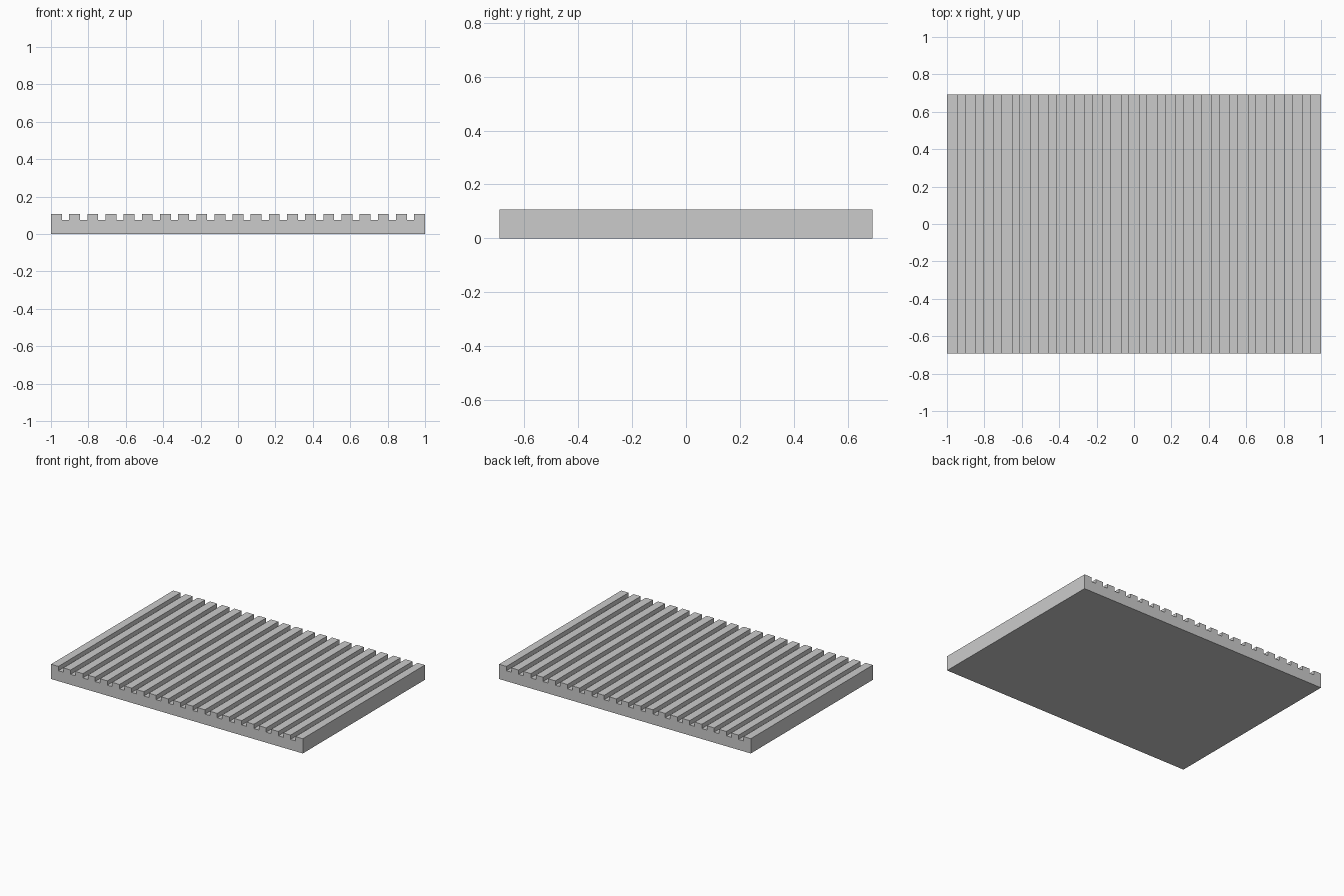
import bpy, bmesh

if "Cube" in bpy.data.objects:
    bpy.data.objects.remove(bpy.data.objects["Cube"])

RIDGES = 21
RIDGE_W = 0.058
PITCH = (2.0 - RIDGE_W) / (RIDGES - 1)
HALF_Y = 0.693
TOP, GROOVE = 0.106, 0.075

# Cross-section: flat bottom, square ridges along the top
profile = [(1.0, 0.0), (-1.0, 0.0)]
for i in range(RIDGES):
    x0 = -1.0 + i * PITCH
    x1 = x0 + RIDGE_W
    if i > 0:
        profile.append((x0, GROOVE))
    profile += [(x0, TOP), (x1, TOP)]
    if i < RIDGES - 1:
        profile.append((x1, GROOVE))

# Grooved board: profile extruded along y
bm = bmesh.new()
face = bm.faces.new([bm.verts.new((x, -HALF_Y, z)) for x, z in profile])
ext = bmesh.ops.extrude_face_region(bm, geom=[face])
moved = [g for g in ext["geom"] if isinstance(g, bmesh.types.BMVert)]
bmesh.ops.translate(bm, verts=moved, vec=(0, 2 * HALF_Y, 0))
if not any(f.calc_center_median().y < -HALF_Y + 1e-5 for f in bm.faces):
    bm.faces.new([v for v in face.verts])
bmesh.ops.recalc_face_normals(bm, faces=bm.faces)

mesh = bpy.data.meshes.new("grooved_board")
bm.to_mesh(mesh)
bm.free()
board = bpy.data.objects.new("grooved_board", mesh)
bpy.context.collection.objects.link(board)
